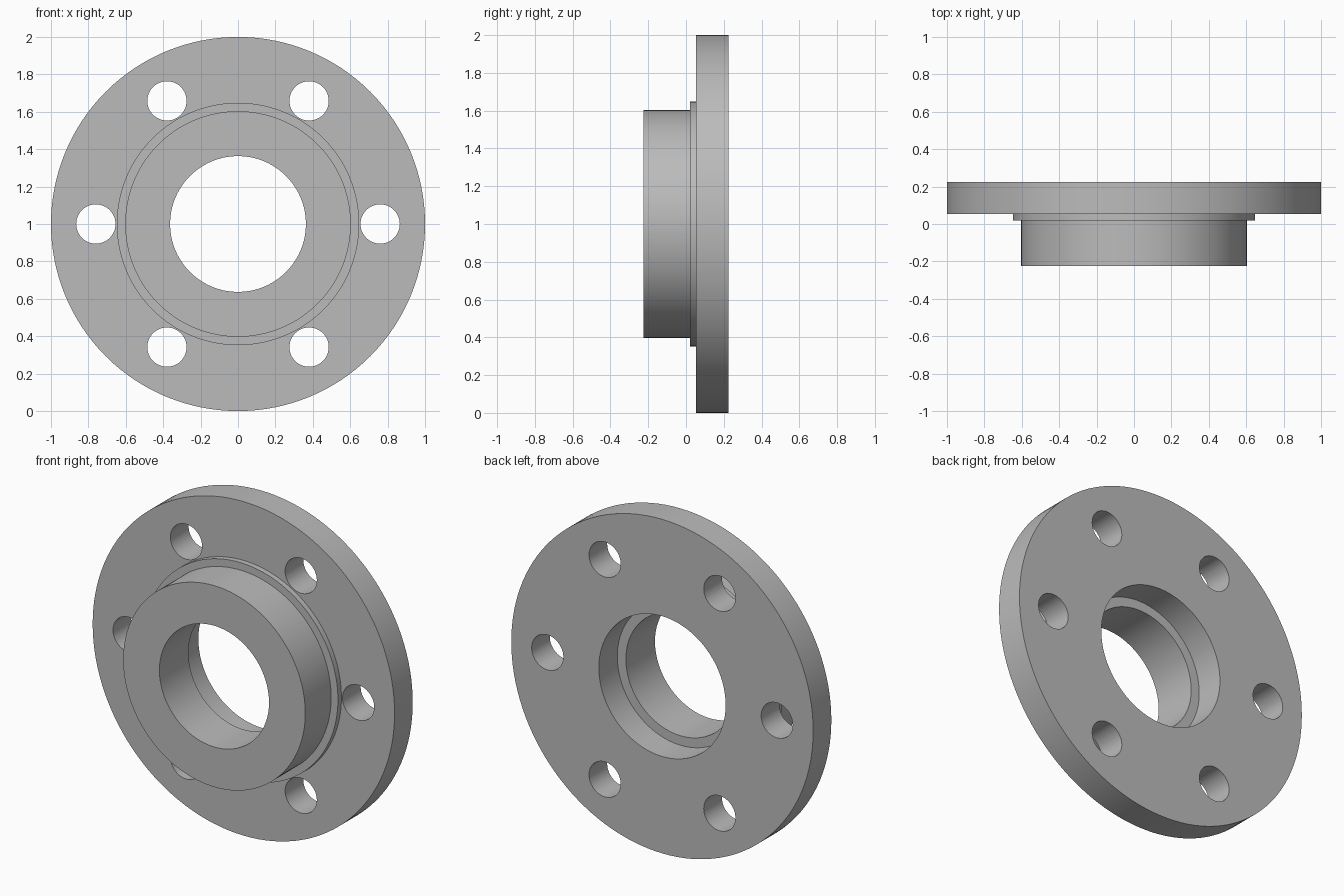
import bpy, bmesh, math
from mathutils import Matrix, Vector

cube = bpy.data.objects.get("Cube")
if cube:
    bpy.data.objects.remove(cube, do_unlink=True)

SEGMENTS = 128
HOLES = 6
HOLE_RADIUS, HOLE_CIRCLE = 0.105, 0.76
CENTRE = Vector((0, 0, 1))

# Single machined grey
grey = bpy.data.materials.new("machined_grey")
grey.use_nodes = True
colour = (0.5, 0.5, 0.5, 1)
grey.diffuse_color = colour
grey.node_tree.nodes["Principled BSDF"].inputs["Base Color"].default_value = colour


def make_object(name, bm):
    bmesh.ops.recalc_face_normals(bm, faces=bm.faces)
    mesh = bpy.data.meshes.new(name)
    bm.to_mesh(mesh)
    bm.free()
    mesh.materials.append(grey)
    obj = bpy.data.objects.new(name, mesh)
    bpy.context.collection.objects.link(obj)
    return obj


# Hub, raised step, plate and stepped bore as one turned profile (radius, y)
profile = [
    (0.363, -0.225), (0.603, -0.225), (0.603, 0.02), (0.648, 0.02),
    (0.648, 0.053), (1.0, 0.053), (1.0, 0.225), (0.42, 0.225),
    (0.42, 0.05), (0.363, 0.05),
]
bm = bmesh.new()
verts = [bm.verts.new((r, y, 1)) for r, y in profile]
edges = [bm.edges.new((a, b)) for a, b in zip(verts, verts[1:] + verts[:1])]
bmesh.ops.spin(bm, geom=verts + edges, cent=CENTRE, axis=(0, 1, 0),
               angle=math.tau, steps=SEGMENTS, use_merge=True)
bmesh.ops.remove_doubles(bm, verts=bm.verts, dist=1e-5)
flange = make_object("flange", bm)

# Bolt hole cutters spaced evenly around the plate
bm = bmesh.new()
for i in range(HOLES):
    angle = math.tau * i / HOLES
    place = Matrix.Translation(CENTRE + HOLE_CIRCLE * Vector((math.cos(angle), 0.14 / HOLE_CIRCLE, math.sin(angle))))
    bmesh.ops.create_cone(bm, cap_ends=True, segments=48, depth=0.3,
                          radius1=HOLE_RADIUS, radius2=HOLE_RADIUS,
                          matrix=place @ Matrix.Rotation(math.pi / 2, 4, "X"))
cutter = make_object("bolt_hole_cutter", bm)
cutter.hide_render = True

# Drill the holes, then drop the cutter
drill = flange.modifiers.new("bolt_holes", "BOOLEAN")
drill.operation = "DIFFERENCE"
drill.solver = "EXACT"
drill.object = cutter
bpy.ops.object.select_all(action="DESELECT")
flange.select_set(True)
bpy.context.view_layer.objects.active = flange
bpy.ops.object.modifier_apply(modifier=drill.name)
bpy.data.objects.remove(cutter, do_unlink=True)

bpy.ops.object.shade_smooth_by_angle(angle=math.radians(30))
